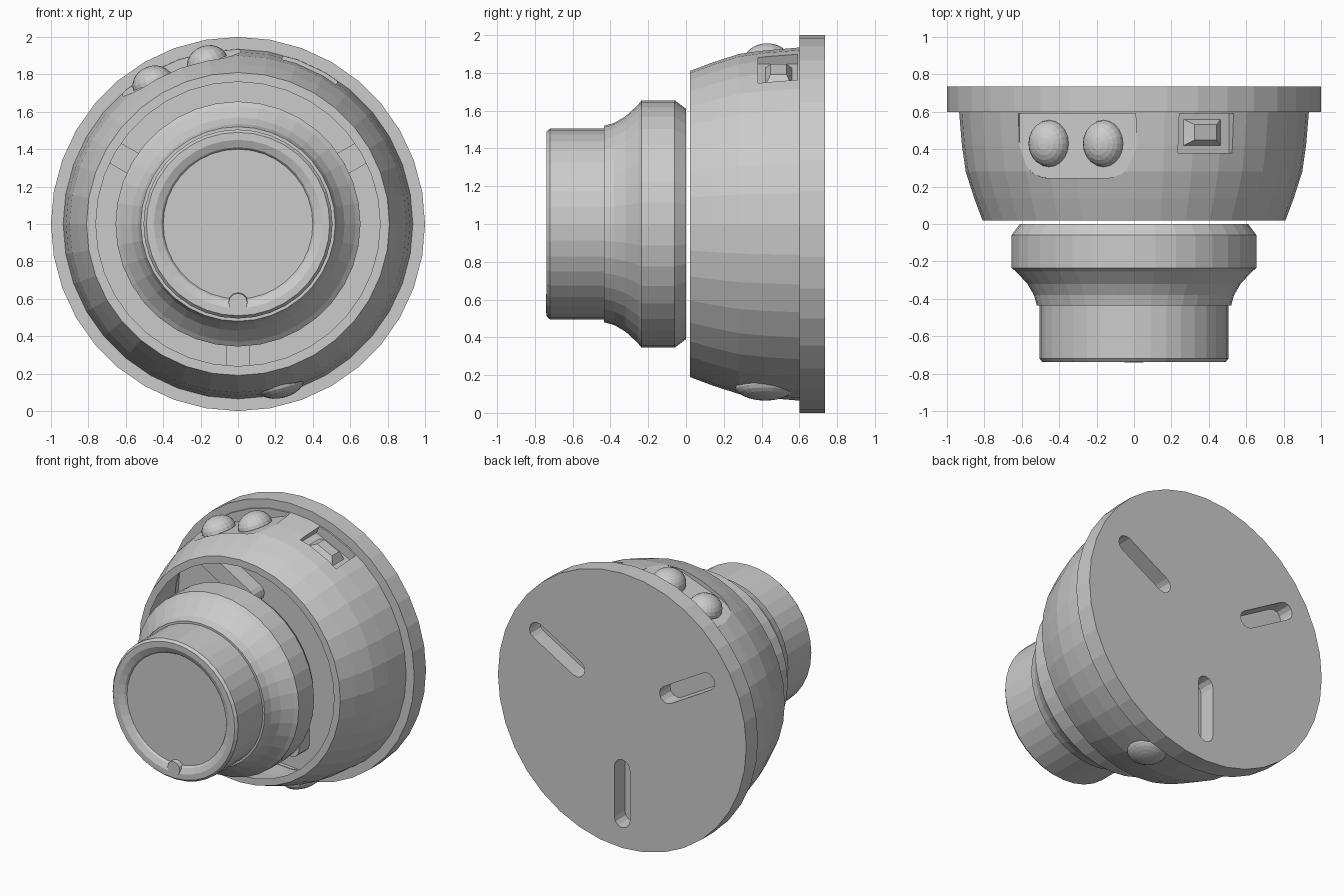
import bpy, bmesh
from math import sin, cos, pi, radians, hypot
from mathutils import Matrix

if "Cube" in bpy.data.objects:
    bpy.data.objects.remove(bpy.data.objects["Cube"])

SEG = 36


def finish(bm, name, matrix=None):
    if matrix is not None:
        bm.transform(matrix)
    bmesh.ops.remove_doubles(bm, verts=bm.verts, dist=1e-5)
    bmesh.ops.recalc_face_normals(bm, faces=bm.faces)
    me = bpy.data.meshes.new(name)
    bm.to_mesh(me)
    bm.free()
    ob = bpy.data.objects.new(name, me)
    bpy.context.collection.objects.link(ob)
    return ob


def around(deg):
    """Turn a part standing at the top of the axis round to an angle."""
    return Matrix.Translation((0, 0, 1)) @ Matrix.Rotation(radians(deg), 4, 'Y')


def lathe(name, profile, closed=False):
    """Spin (radius, y) points about the y axis at z = 1."""
    bm = bmesh.new()
    rings = []
    for r, y in profile:
        if r == 0:
            rings.append([bm.verts.new((0, y, 1))] * SEG)
        else:
            rings.append([bm.verts.new((r * sin(2 * pi * i / SEG), y,
                                        1 + r * cos(2 * pi * i / SEG))) for i in range(SEG)])
    pairs = list(zip(rings, rings[1:]))
    if closed:
        pairs.append((rings[-1], rings[0]))
    for a, b in pairs:
        for i in range(SEG):
            j = (i + 1) % SEG
            vs = list(dict.fromkeys((a[i], a[j], b[j], b[i])))
            if len(vs) > 2:
                bm.faces.new(vs)
    return finish(bm, name)


def prism(name, outline, z0, z1, deg, taper=1.0):
    """Extrude an (x, y) outline radially between two radii."""
    bm = bmesh.new()
    n = len(outline)
    cx = sum(p[0] for p in outline) / n
    cy = sum(p[1] for p in outline) / n
    lo = [bm.verts.new((x, y, z0)) for x, y in outline]
    hi = [bm.verts.new((cx + (x - cx) * taper, cy + (y - cy) * taper, z1)) for x, y in outline]
    bm.faces.new(lo)
    bm.faces.new(hi)
    for i in range(n):
        j = (i + 1) % n
        bm.faces.new((lo[i], lo[j], hi[j], hi[i]))
    return finish(bm, name, around(deg))


def rect(w, y0, y1):
    return [(-w, y0), (w, y0), (w, y1), (-w, y1)]


def dome(name, x, y, base, rx, ry, height, deg):
    """Shallow ball sitting on the body, only its outer half kept."""
    bm = bmesh.new()
    bmesh.ops.create_uvsphere(bm, u_segments=20, v_segments=12, radius=1)
    low = [v for v in bm.verts if v.co.z < -.01]
    bmesh.ops.delete(bm, geom=low, context='VERTS')
    m = Matrix.Translation((x, y, base)) @ Matrix.Diagonal((rx, ry, height, 1))
    return finish(bm, name, around(deg) @ m)


def cut(target, cutter):
    mod = target.modifiers.new("cut", 'BOOLEAN')
    mod.operation = 'DIFFERENCE'
    mod.solver = 'EXACT'
    mod.object = cutter
    bpy.context.view_layer.objects.active = target
    bpy.ops.object.modifier_apply(modifier=mod.name)
    bpy.data.objects.remove(cutter)


def prune(ob, test):
    """Drop the faces for which test(radius, y, outward, normal_y) is true."""
    bm = bmesh.new()
    bm.from_mesh(ob.data)
    gone = []
    for f in bm.faces:
        c = f.calc_center_median()
        r = max(hypot(c.x, c.z - 1), 1e-6)
        outward = (f.normal.x * c.x + f.normal.z * (c.z - 1)) / r
        if test(r, c.y, outward, f.normal.y):
            gone.append(f)
    bmesh.ops.delete(bm, geom=gone, context='FACES')
    bm.to_mesh(ob.data)
    bm.free()


# Tapered hollow body, open at the front
body = lathe("body_shell", [(.76, .02), (.81, .02), (.855, .14), (.90, .28), (.92, .42), (.935, .6),
                            (.84, .6), (.82, .28), (.77, .1)], closed=True)

# Pocket with rounded front corners for the two domes
c = .17
arc = [(c - c * cos(radians(a)), c - c * sin(radians(a))) for a in range(0, 91, 15)]
pocket = [(-.335, .59)] + [(-.335 + dx, .245 + dy) for dx, dy in arc]
pocket += [(-x, y) for x, y in reversed(pocket)]
cut(body, prism("pocket_cutter", pocket, .855, 1.2, -20.5))

# Rectangular socket on the other side, with a tapered plug inside
cut(body, prism("socket_cutter", rect(.16, .38, .59), .86, 1.2, 25))
prism("socket_plug", rect(.11, .42, .56), .86, .905, 25, taper=.6)

# Keep the body as a thin skin
prune(body, lambda r, y, out, ny: out < -.6 or (y > .595 and ny > .9))

# Domes: two in the pocket, one underneath
for i, x in enumerate((-.163, .148)):
    dome(f"top_dome_{i + 1}", x, .43, .862, .112, .125, .095, -20.5)
dome("bottom_dome", 0, .42, .89, .125, .16, .07, 165)

# Rear rim and back plate, with three radial slots whose pockets show inside as rods
rim = lathe("rear_rim", [(0, .6), (.93, .6), (1, .6), (1, .735), (0, .735)])
for deg in (60, 180, 300):
    bm = bmesh.new()
    w, r0, r1, n = .062, .42, .79, 6
    pts = [(w * cos(pi * k / n), r1 + w * sin(pi * k / n)) for k in range(n + 1)]
    pts += [(-w * cos(pi * k / n), r0 - w * sin(pi * k / n)) for k in range(n + 1)]
    face = bm.faces.new([bm.verts.new((x, .615, z)) for x, z in pts])
    ext = bmesh.ops.extrude_face_region(bm, geom=[face])['geom']
    bmesh.ops.translate(bm, vec=(0, .3, 0), verts=[v for v in ext if isinstance(v, bmesh.types.BMVert)])
    cut(rim, finish(bm, "slot_cutter", around(deg)))
prune(rim, lambda r, y, out, ny: y < .605 and r < .93)

# Middle collar with flared shoulder
lathe("collar", [(0, 0), (.61, 0), (.655, -.06), (.655, -.235), (.63, -.255), (.57, -.32),
                 (.535, -.38), (.52, -.435), (.49, -.435)])

# Front button with raised rim
lathe("front_button", [(.505, -.435), (.505, -.72), (.49, -.738), (.45, -.738),
                       (.41, -.72), (.40, -.705), (0, -.705)])

# Small marker on the button rim
bm = bmesh.new()
bmesh.ops.create_cone(bm, cap_ends=True, segments=12, radius1=.055, radius2=.05, depth=.05)
finish(bm, "marker", Matrix.Translation((0, -.715, .58)) @ Matrix.Rotation(radians(90), 4, 'X'))
